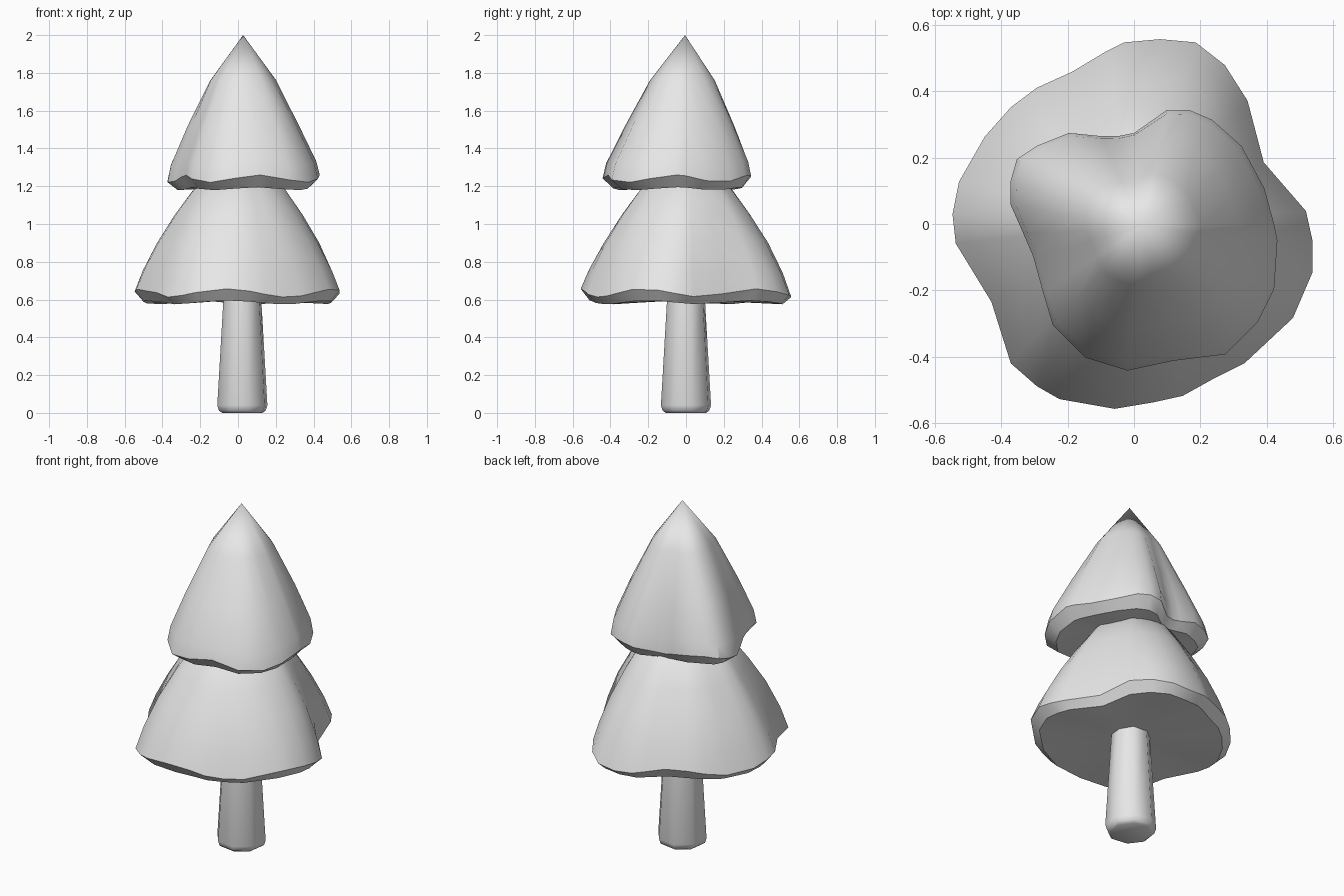
import bpy
import bmesh
import math
from mathutils import Vector

default_cube = bpy.data.objects.get("Cube")
if default_cube:
    bpy.data.objects.remove(default_cube, do_unlink=True)

# One plain colour for the whole tree
grey = bpy.data.materials.new("light grey")
grey.use_nodes = True
grey.diffuse_color = (0.8, 0.8, 0.8, 1)
grey.node_tree.nodes["Principled BSDF"].inputs["Base Color"].default_value = grey.diffuse_color


def finish(name, bm, angle):
    """Turn a bmesh into a smooth-shaded object that keeps its hard edges."""
    bmesh.ops.recalc_face_normals(bm, faces=bm.faces)
    mesh = bpy.data.meshes.new(name)
    bm.to_mesh(mesh)
    bm.free()
    mesh.materials.append(grey)
    obj = bpy.data.objects.new(name, mesh)
    bpy.context.collection.objects.link(obj)
    bpy.ops.object.select_all(action="DESELECT")
    obj.select_set(True)
    bpy.context.view_layer.objects.active = obj
    bpy.ops.object.shade_smooth_by_angle(angle=math.radians(angle))
    return obj


def bridge(bm, lower, upper):
    """Join two rings of equal length with quads."""
    count = len(lower)
    for i in range(count):
        j = (i + 1) % count
        bm.faces.new((lower[i], lower[j], upper[j], upper[i]))


def fan(bm, ring, tip):
    """Close a ring onto a single point."""
    for i, vert in enumerate(ring):
        bm.faces.new((vert, ring[(i + 1) % len(ring)], tip))


def foliage(name, outline, centre, rings, tip, underside, waves, phase):
    """Stack rings that go from a lobed outline to a faceted cone.

    Each ring is (height, radius, roundness, rim waviness)."""
    bm = bmesh.new()
    axis = Vector(centre)
    spokes = [Vector(p) / 100 - axis for p in outline]
    mean = sum(s.length for s in spokes) / len(spokes)
    sector = math.tau / 8
    stack = []
    for height, radius, roundness, wobble in rings:
        ring = []
        for spoke in spokes:
            angle = math.atan2(spoke.y, spoke.x)
            facet = math.cos(sector / 2) / math.cos(angle % sector - sector / 2)
            lobed = spoke.length / mean
            reach = radius * (lobed * (1 - roundness) + 1.03 * facet * roundness)
            point = axis + spoke.normalized() * reach
            z = height + wobble * math.cos(waves * angle + phase)
            ring.append(bm.verts.new((point.x, point.y, z)))
        stack.append(ring)
    for lower, upper in zip(stack, stack[1:]):
        bridge(bm, lower, upper)
    fan(bm, stack[-1], bm.verts.new(tip))
    fan(bm, stack[0], bm.verts.new((axis.x, axis.y, underside)))
    return finish(name, bm, 38)


# Trunk: tapered eight-sided post with a softened foot
bm = bmesh.new()
foot_profile = [(0, 0.11), (0.012, 0.128), (0.04, 0.137), (0.66, 0.1)]
rings = []
for height, radius in foot_profile:
    ring = []
    for i in range(8):
        angle = math.tau * i / 8 + 0.25
        ring.append(bm.verts.new((0.023 + radius * math.cos(angle),
                                  radius * math.sin(angle), height)))
    rings.append(ring)
for lower, upper in zip(rings, rings[1:]):
    bridge(bm, lower, upper)
bm.faces.new(rings[0])
bm.faces.new(rings[-1])
finish("trunk", bm, 50)

# Lower foliage: wide skirt with an irregular hem (outline in hundredths)
lower_hem = [
    (53, 4), (55, -5), (55, -15), (49, -29), (34, -43), (24, -48), (15, -53),
    (6, -55), (-6, -57), (-23, -54), (-30, -50), (-38, -43), (-44, -24),
    (-55, -6), (-56, 3), (-54, 13), (-46, 27), (-38, 36), (-30, 42),
    (-19, 47), (-9, 53), (-3, 56), (8, 57), (19, 56), (28, 49), (35, 38),
    (40, 19),
]
foliage("lower_foliage", lower_hem, (0.01, 0),
        [(0.585, 0.49, 0, 0.01), (0.635, 0.535, 0, 0.022),
         (0.75, 0.495, 0.1, 0.01), (0.9, 0.425, 0.3, 0),
         (1.05, 0.335, 0.5, 0), (1.2, 0.23, 0.8, 0)],
        (0.02, 0, 1.32), 0.6, 5, 2.2)

# Upper foliage: pointed crown with a smaller hem
upper_hem = [
    (44, -5), (43, -20), (38, -30), (28, -40), (12, -42), (-2, -45),
    (-15, -41), (-25, -31), (-28, -21), (-31, -10), (-34, -3), (-38, 6),
    (-38, 13), (-36, 20), (-30, 24), (-20, 28), (-10, 27), (-5, 27),
    (0, 28), (10, 35), (17, 35), (24, 32), (33, 24), (40, 11), (43, 0),
]
foliage("upper_foliage", upper_hem, (0.025, -0.01),
        [(1.187, 0.335, 0, 0.008), (1.24, 0.387, 0, 0.02),
         (1.32, 0.372, 0.05, 0.01), (1.52, 0.288, 0.25, 0),
         (1.76, 0.174, 0.6, 0)],
        (0.027, -0.005, 2.0), 1.2, 5, 0.6)
